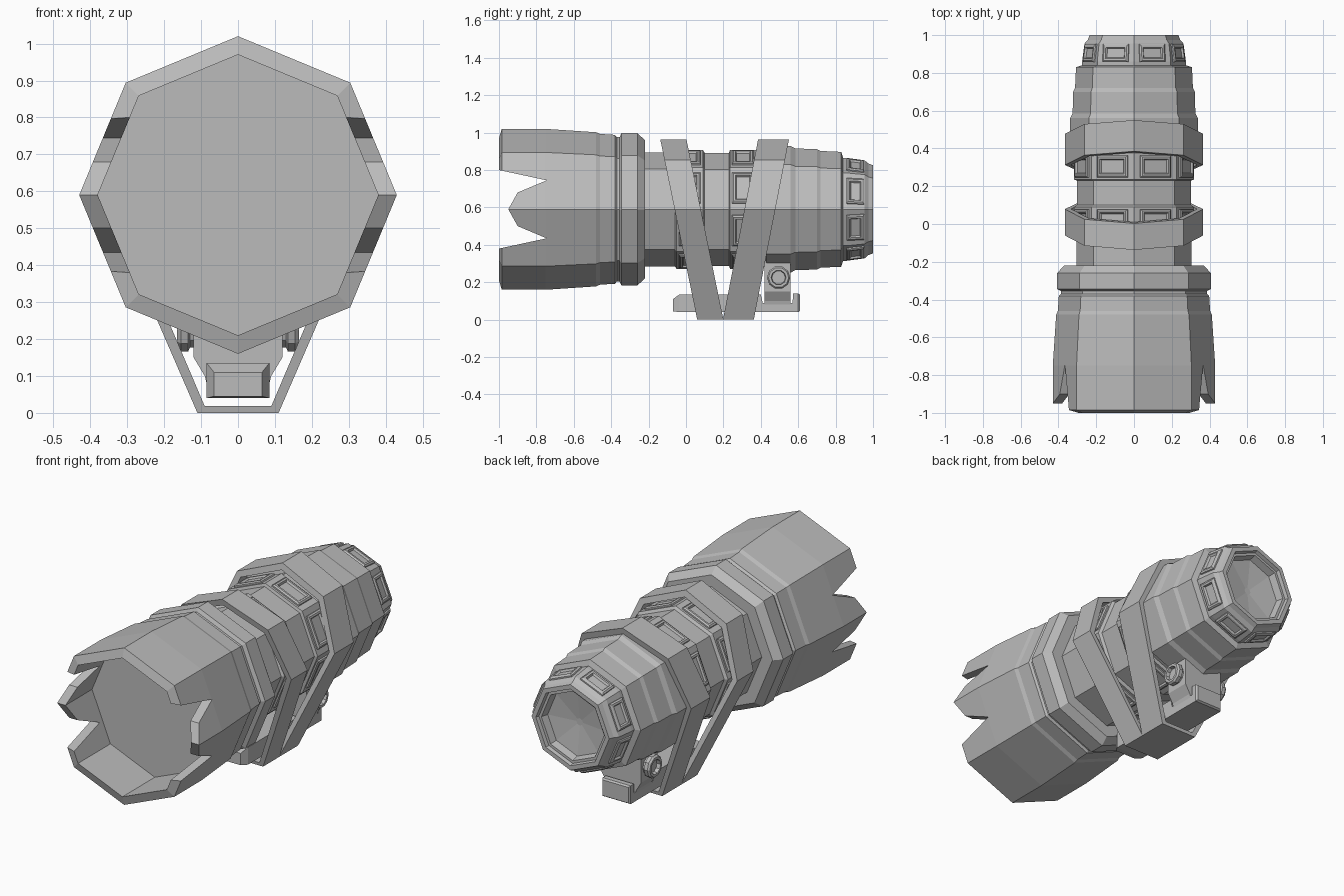
import bpy, bmesh
from math import sin, cos, pi, radians
from mathutils import Matrix, Vector

old = bpy.data.objects.get("Cube")
if old:
    bpy.data.objects.remove(old, do_unlink=True)

AXIS_Z = 0.59
grey = bpy.data.materials.new("plain grey")
grey.use_nodes = True
grey.diffuse_color = (0.5, 0.5, 0.5, 1)
grey.node_tree.nodes["Principled BSDF"].inputs["Base Color"].default_value = (0.5, 0.5, 0.5, 1)


def add_loft(bm, loops, closed=False):
    """Bridge equal-length loops; cap both ends, or join last to first."""
    rings = [[bm.verts.new(p) for p in loop] for loop in loops]
    n = len(rings[0])
    pairs = list(zip(rings, rings[1:]))
    if closed:
        pairs.append((rings[-1], rings[0]))
    else:
        bm.faces.new(rings[0])
        bm.faces.new(rings[-1])
    for a, b in pairs:
        for i in range(n):
            j = (i + 1) % n
            bm.faces.new((a[i], a[j], b[j], b[i]))


def finish(name, bm):
    bmesh.ops.recalc_face_normals(bm, faces=bm.faces)
    mesh = bpy.data.meshes.new(name)
    bm.to_mesh(mesh)
    bm.free()
    mesh.materials.append(grey)
    ob = bpy.data.objects.new(name, mesh)
    bpy.context.collection.objects.link(ob)
    return ob


def loft(name, loops, closed=False):
    bm = bmesh.new()
    add_loft(bm, loops, closed)
    return finish(name, bm)


def octagon(y, r):
    return [(r * sin(k * pi / 4), y, AXIS_Z + r * cos(k * pi / 4)) for k in range(8)]


def tube(name, profile):
    return loft(name, [octagon(y, r) for y, r in profile])


def panels(name, y, r, w, l, slope=0):
    """A raised, recessed-centre panel on each of the eight sides."""
    bm = bmesh.new()
    steps = [(0, -0.02), (0, 0.008), (0.008, 0.014), (0.018, 0.014), (0.024, 0.004)]
    base = r * cos(pi / 8)
    for k in range(8):
        turn = Matrix.Rotation(pi / 8 + k * pi / 4, 3, 'Y')
        loops = []
        for inset, h in steps:
            loop = []
            for sx, sy in ((-1, -1), (1, -1), (1, 1), (-1, 1)):
                dy = sy * (l - inset)
                p = turn @ Vector((sx * (w - inset), dy, base + h - slope * dy))
                loop.append(p + Vector((0, y, AXIS_Z)))
            loops.append(loop)
        add_loft(bm, loops)
    return finish(name, bm)


def rect(y, hx, z0, z1):
    return [(-hx, y, z0), (hx, y, z0), (hx, y, z1), (-hx, y, z1)]


# Front barrel with recessed lens
barrel = tube("front_barrel", [
    (-0.72, 0.38), (-1.0, 0.38), (-0.985, 0.43), (-0.75, 0.43), (-0.48, 0.412),
    (-0.46, 0.403), (-0.38, 0.398), (-0.37, 0.386), (-0.355, 0.386),
    (-0.345, 0.407), (-0.26, 0.407), (-0.22, 0.37), (-0.22, 0.29)])

# Jagged notches cut through both sides of the front rim
jag = [(-1.1, 0.82), (-1.0, 0.80), (-0.745, 0.745), (-0.90, 0.68), (-0.95, AXIS_Z)]
jag += [(y, 2 * AXIS_Z - z) for y, z in reversed(jag[:-1])]
cutter = loft("notch_cutter", [[(x, y, z) for y, z in jag] for x in (-0.6, 0.6)])
cutter.hide_render = True
cut = barrel.modifiers.new("notches", 'BOOLEAN')
cut.operation = 'DIFFERENCE'
cut.solver = 'EXACT'
cut.object = cutter
bpy.context.view_layer.objects.active = barrel
bpy.ops.object.modifier_apply(modifier=cut.name)
bpy.data.objects.remove(cutter, do_unlink=True)

# Main tube, stepped rings and hollow eyepiece
tube("main_tube", [
    (-0.24, 0.305), (-0.06, 0.305), (-0.05, 0.318), (0.09, 0.318), (0.10, 0.302),
    (0.23, 0.302), (0.235, 0.318), (0.375, 0.318), (0.385, 0.305), (0.42, 0.305),
    (0.43, 0.338), (0.56, 0.338), (0.585, 0.325), (0.70, 0.322), (0.72, 0.312),
    (0.83, 0.307), (0.84, 0.275), (0.86, 0.275), (0.955, 0.262), (0.975, 0.245),
    (1.0, 0.235), (1.0, 0.21), (0.98, 0.205), (0.98, 0.19), (0.94, 0.18), (0.92, 0.02)])

for label, y in (("front", 0.02), ("rear", 0.305)):
    panels(label + "_ring_panels", y, 0.318, 0.088, 0.058)
panels("eyepiece_panels", 0.905, 0.268, 0.073, 0.048, 0.13)

# Two slanted straps that meet in a V below the tube
half = [(0.262, 0.855), (0.366, AXIS_Z), (0.11, 0.0)]
outer = [(0, 0.962)] + half + [(-x, z) for x, z in reversed(half)]
half_in = [(0.236, 0.83), (0.334, AXIS_Z), (0.09, 0.018)]
inner = [(0, 0.926)] + half_in + [(-x, z) for x, z in reversed(half_in)]


def strap(name, y_bottom, lean, width):
    def edge(points, side, trim):
        return [(x, y_bottom + lean * z + side * (width / 2 - trim), z) for x, z in points]
    return loft(name, [edge(inner, -1, 0), edge(outer, -1, 0),
                       edge(outer, 1, 0), edge(inner, 1, 0)], closed=True)


strap("front_strap", 0.13, -0.205, 0.14)
strap("rear_strap", 0.28, 0.195, 0.165)

# Mount rail with chamfered front and raised rear hook
loft("mount_rail", [
    rect(-0.07, 0.065, 0.045, 0.11), rect(-0.035, 0.085, 0.04, 0.135),
    rect(0.40, 0.085, 0.04, 0.135), rect(0.41, 0.085, 0.04, 0.09),
    rect(0.57, 0.085, 0.04, 0.09), rect(0.572, 0.085, 0.04, 0.14),
    rect(0.60, 0.085, 0.04, 0.14), rect(0.61, 0.078, 0.047, 0.133)])

# Block joining the rail to the tube
loft("mount_block", [
    [(-hx, 0.42, z), (hx, 0.42, z), (hx, 0.56, z), (-hx, 0.56, z)]
    for hx, z in ((0.085, 0.08), (0.09, 0.10), (0.12, 0.15), (0.12, 0.34))])

# Clamp knobs on both sides
for side, label in ((1, "left"), (-1, "right")):
    loft(label + "_knob", [
        [(side * x, 0.495 + r * cos(k * pi / 5), 0.225 + r * sin(k * pi / 5)) for k in range(10)]
        for x, r in ((0.10, 0.05), (0.13, 0.05), (0.135, 0.062), (0.155, 0.062),
                     (0.165, 0.054), (0.165, 0.04), (0.145, 0.036))])
